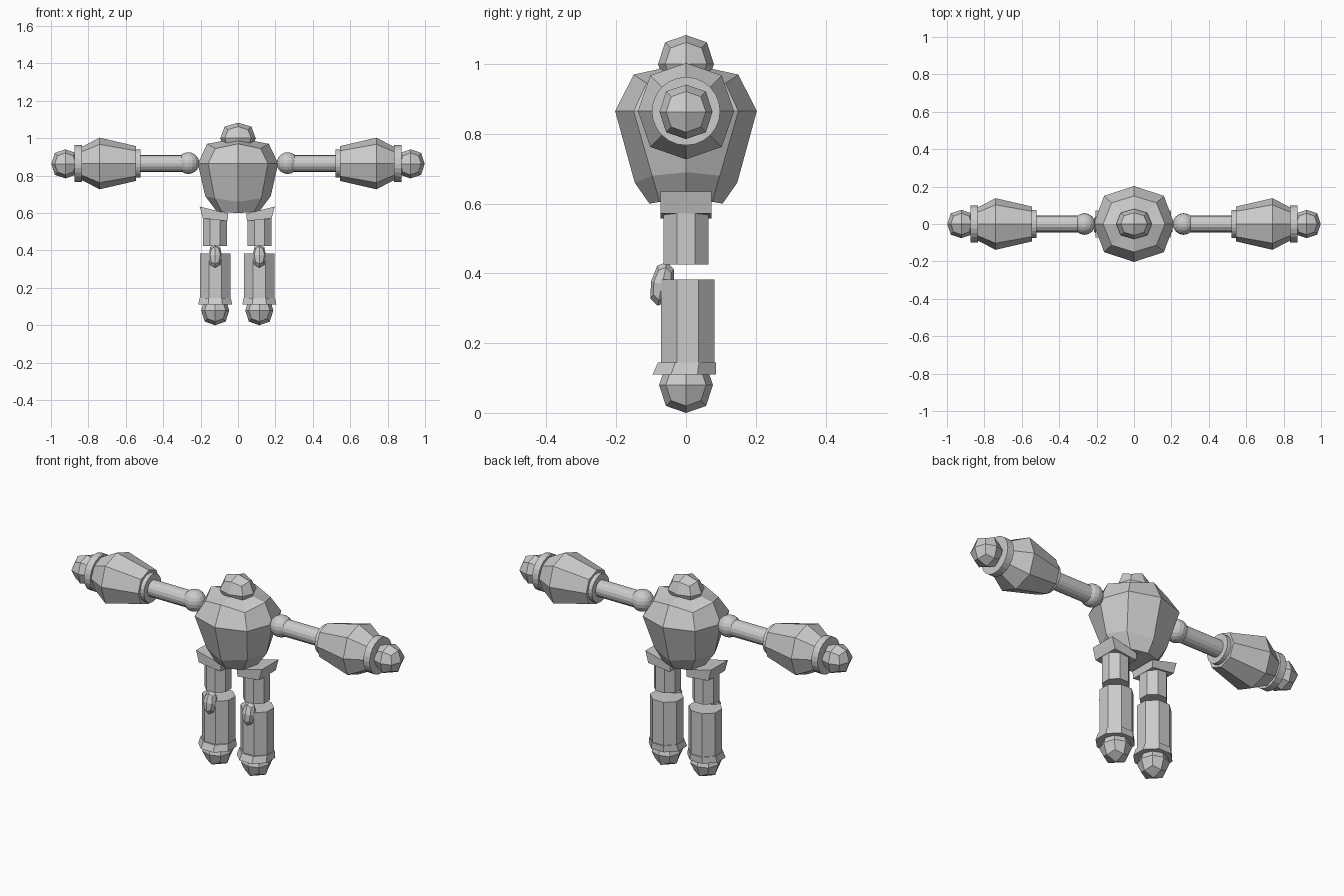
import bpy, bmesh, math
from mathutils import Vector, Matrix

if "Cube" in bpy.data.objects:
    bpy.data.objects.remove(bpy.data.objects["Cube"])


def make(name, bm):
    bmesh.ops.recalc_face_normals(bm, faces=bm.faces)
    me = bpy.data.meshes.new(name)
    bm.to_mesh(me)
    bm.free()
    ob = bpy.data.objects.new(name, me)
    bpy.context.collection.objects.link(ob)
    return ob


def loft(name, rings):
    """Skin equal-length rings of points and cap both ends."""
    bm = bmesh.new()
    vs = [[bm.verts.new(p) for p in r] for r in rings]
    n = len(vs[0])
    for a, b in zip(vs, vs[1:]):
        for i in range(n):
            j = (i + 1) % n
            bm.faces.new((a[i], a[j], b[j], b[i]))
    bm.faces.new(vs[0])
    bm.faces.new(vs[-1])
    return make(name, bm)


def blob(name, centre, radii, tilt=0):
    """Cube rounded by one subdivision level."""
    bm = bmesh.new()
    bmesh.ops.create_cube(bm, size=2)
    m = (Matrix.Translation(centre) @ Matrix.Rotation(tilt, 4, 'X')
         @ Matrix.Diagonal((*radii, 1)))
    bmesh.ops.transform(bm, matrix=m, verts=bm.verts)
    ob = make(name, bm)
    sub = ob.modifiers.new("round", 'SUBSURF')
    sub.levels = sub.render_levels = 1
    sub.use_limit_surface = False
    return ob


def flat_oct(cx, cy, rx, ry, z):
    """Octagon with flat sides facing front and side."""
    k = 1 / math.cos(math.pi / 8)
    return [(cx + k * rx * math.cos(a), cy + k * ry * math.sin(a), z)
            for a in (math.pi / 8 + i * math.pi / 4 for i in range(8))]


def x_ring(s, x, r, n=16, corner=1.0, xc=None):
    """Ring around an arm; odd points can be pulled in for the rounded box shape."""
    pts = []
    for i in range(n):
        a = 2 * math.pi * i / n
        odd = i % 2
        rr = r * corner if odd else r
        pts.append((s * (xc if odd and xc else x), rr * math.cos(a), 0.865 + rr * math.sin(a)))
    return pts


def body_ring(px, py, corner, zx, zy, zc):
    cx, cy = corner
    return [(px, 0, zx), (cx, cy, zc), (0, py, zy), (-cx, cy, zc),
            (-px, 0, zx), (-cx, -cy, zc), (0, -py, zy), (cx, -cy, zc)]


# Torso and head
loft("torso", [
    body_ring(0.115, 0.105, (0.085, 0.075), 0.61, 0.60, 0.605),
    body_ring(0.175, 0.147, (0.125, 0.097), 0.69, 0.66, 0.68),
    body_ring(0.215, 0.203, (0.16, 0.15), 0.865, 0.865, 0.865),
    body_ring(0.165, 0.15, (0.12, 0.113), 0.97, 0.97, 0.945),
    body_ring(0.01, 0.01, (0.007, 0.007), 1.0, 1.0, 1.0),
])
blob("head", (0, 0, 1.0), (0.095, 0.08, 0.083))

for s, side in ((-1, "left"), (1, "right")):
    # Arm: shoulder ball, rod, collar, bulky forearm, wrist ring, fist
    bm = bmesh.new()
    bmesh.ops.create_uvsphere(
        bm, u_segments=16, v_segments=10, radius=0.058,
        matrix=Matrix.Translation((s * 0.265, 0, 0.867)))
    make(side + "_shoulder", bm)
    loft(side + "_upper_arm", [x_ring(s, x, 0.045) for x in (0.28, 0.54)])
    loft(side + "_elbow_collar", [x_ring(s, x, 0.076, 24) for x in (0.522, 0.56)])
    loft(side + "_forearm", [
        x_ring(s, 0.545, 0.093, 8, 1.03),
        x_ring(s, 0.74, 0.138, 8, 1.05),
        x_ring(s, 0.848, 0.082, 8, 1.05, 0.84),
    ])
    loft(side + "_wrist_ring", [x_ring(s, x, 0.098, 24) for x in (0.835, 0.873)])
    blob(side + "_fist", (s * 0.923, 0, 0.863), (0.075, 0.076, 0.078))

    # Hip: slanted block, higher on the outside
    cx = s * 0.118 - 0.004
    prof = ((0.083, 0.635), (-0.07, 0.597), (-0.066, 0.557), (0.066, 0.572))
    loft(side + "_hip", [[(cx + s * u, y, z) for u, z in prof] for y in (-0.073, 0.073)])

    # Leg: thigh, shin, knee pad, ankle cuff, foot
    loft(side + "_thigh", [flat_oct(cx, 0, 0.064, 0.064, z) for z in (0.425, 0.58)])
    loft(side + "_shin", [flat_oct(cx, 0.005, 0.081, 0.076, z) for z in (0.11, 0.383)])
    blob(side + "_knee_pad", (cx, -0.068, 0.37), (0.036, 0.033, 0.064), math.radians(-12))
    loft(side + "_ankle_cuff", [flat_oct(cx, -0.005, 0.091, 0.091, 0.11),
                                flat_oct(cx, 0.003, 0.084, 0.083, 0.145)])
    blob(side + "_foot", (cx, 0, 0.08), (0.075, 0.077, 0.08))
